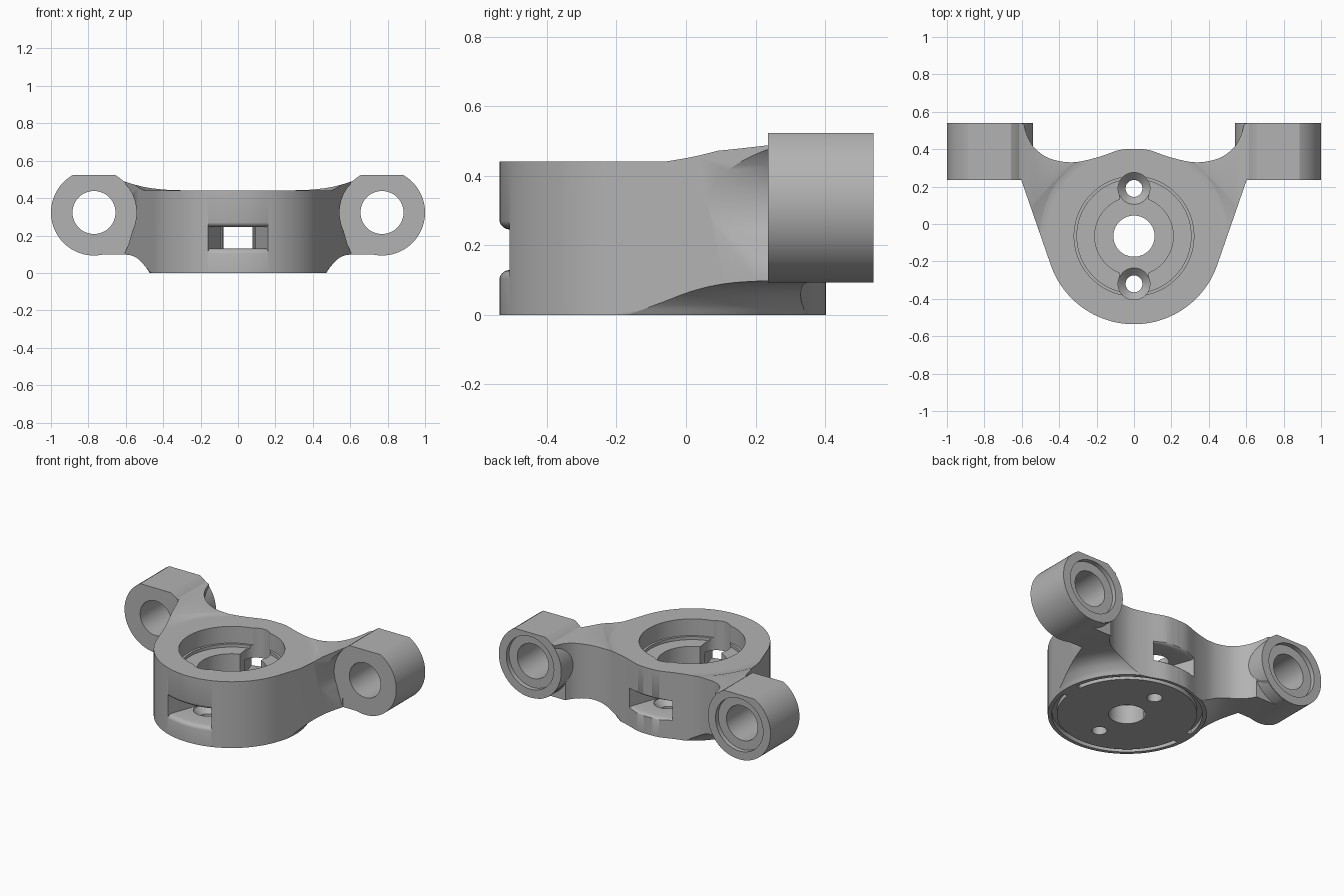
import bpy, bmesh, math
from mathutils import Vector, Matrix

if "Cube" in bpy.data.objects:
    bpy.data.objects.remove(bpy.data.objects["Cube"], do_unlink=True)

HUB_Y, HUB_R = -0.065, 0.471
LUG_X, LUG_Z, LUG_R = 0.77, 0.323, 0.23

grey = bpy.data.materials.new("matte grey")
grey.use_nodes = True
grey.diffuse_color = (0.45, 0.45, 0.45, 1)
grey.node_tree.nodes["Principled BSDF"].inputs["Base Color"].default_value = grey.diffuse_color


def finish(name, bm):
    bmesh.ops.remove_doubles(bm, verts=bm.verts, dist=1e-5)
    bmesh.ops.recalc_face_normals(bm, faces=bm.faces)
    mesh = bpy.data.meshes.new(name)
    bm.to_mesh(mesh)
    bm.free()
    mesh.materials.append(grey)
    obj = bpy.data.objects.new(name, mesh)
    bpy.context.collection.objects.link(obj)
    return obj


def revolve(name, profile, at=(0, HUB_Y, 0), steps=96, middle=0, sweep=None):
    """Spin a closed (radius, height) profile about z; a sweep gives a sector."""
    bm = bmesh.new()
    loop = [bm.verts.new((r, 0, z)) for r, z in profile]
    face = bm.faces.new(loop)
    if sweep:
        bmesh.ops.rotate(bm, verts=loop, matrix=Matrix.Rotation(middle - sweep / 2, 3, 'Z'))
        bmesh.ops.spin(bm, geom=[face] + face.edges[:] + loop, axis=(0, 0, 1), cent=(0, 0, 0),
                       angle=sweep, steps=steps)
    else:
        edges = face.edges[:]
        bm.faces.remove(face)
        edges = [e for e in edges if any(v.co.x > 1e-6 for v in e.verts)]
        bmesh.ops.spin(bm, geom=edges + loop, axis=(0, 0, 1), cent=(0, 0, 0),
                       angle=math.tau, steps=steps)
        for e in [e for e in bm.edges if not e.link_faces]:
            bm.edges.remove(e)
    bmesh.ops.translate(bm, verts=bm.verts, vec=at)
    return finish(name, bm)


def extrude(name, points, vec):
    """Prism from a closed outline."""
    bm = bmesh.new()
    low = [bm.verts.new(p) for p in points]
    high = [bm.verts.new(Vector(p) + Vector(vec)) for p in points]
    bm.faces.new(low)
    bm.faces.new(high)
    for i in range(len(low)):
        bm.faces.new((low[i - 1], low[i], high[i], high[i - 1]))
    return finish(name, bm)


def boolean(obj, other, operation):
    mod = obj.modifiers.new(operation, 'BOOLEAN')
    mod.operation, mod.object, mod.solver = operation, other, 'EXACT'
    bpy.context.view_layer.objects.active = obj
    bpy.ops.object.modifier_apply(modifier=mod.name)
    bpy.data.objects.remove(other, do_unlink=True)


def smooth(points, n=8):
    """Catmull-Rom curve through the points."""
    p = [Vector(q) for q in points]
    p = [2 * p[0] - p[1]] + p + [2 * p[-1] - p[-2]]
    out = []
    for a, b, c, d in zip(p, p[1:], p[2:], p[3:]):
        for i in range(n):
            t = i / n
            out.append(0.5 * (2 * b + (c - a) * t + (2 * a - 5 * b + 4 * c - d) * t * t
                              + (3 * b - a - 3 * c + d) * t ** 3))
    return [tuple(q) for q in out] + [tuple(p[-2])]


def arc(radius, start, end, n):
    return [(radius * math.cos(math.radians(start + (end - start) * i / n)),
             radius * math.sin(math.radians(start + (end - start) * i / n))) for i in range(n + 1)]


def lug_prism(name, s, section, y, depth):
    """Prism along y from an x-z section around one lug axis."""
    return extrude(name, [(s * (LUG_X + x), y, LUG_Z + z) for x, z in section], (0, depth, 0))


# Body: plan outline intersected with a revolved saddle
back = smooth([(0, .402), (.08, .395), (.2, .355), (.33, .33), (.45, .35), (.53, .405),
               (.57, .47), (.59, .538)])
side = [(.76, .538), (.76, .242), (.605, .242)]
front = [(x, y + HUB_Y) for x, y in arc(HUB_R, -19.5, -90, 28)]
half = back + side + front
outline = half + [(-x, y) for x, y in reversed(half[1:-1])]
body = extrude("bracket_body", [(x, y, -.2) for x, y in outline], (0, 0, 1))
under = smooth([(.473, 0), (.492, .03), (.53, .066), (.58, .088), (.65, .097), (.75, .098)])
top = smooth([(.85, .521), (.75, .508), (.67, .492), (.62, .484), (.58, .474), (.54, .457), (.5, .441)])
saddle = revolve("saddle", [(0, 0)] + under + [(1.2, .098), (1.2, .521)] + top + [(.46, .441), (0, .441)])
boolean(body, saddle, 'INTERSECT')

# Lower the arm tops so that they run tangent into the lugs
crest = smooth([(.33, .443), (.4, .446), (.5, .459), (.6, .487), (.67, .518)]) + [(.9, .522)]
crest = [(-x, z) for x, z in reversed(crest)] + crest + [(.9, -.1), (-.9, -.1)]
boolean(body, extrude("arm_crest", [(x, -1, z) for x, z in crest], (0, 2, 0)), 'INTERSECT')

# Mounting lugs: round barrels with a flat on top
flat = math.degrees(math.asin(.2 / LUG_R))
barrel = arc(LUG_R, 180 - flat, 360 + flat, 72)
clearance = arc(LUG_R - .003, 0, 205, 50) + [(-.185, -.17), (-.155, -.24), (.2, -.24)]
corner = arc(LUG_R + .003, 207, 255, 16) + [(-.06, -.3), (-.26, -.3)]
for s in (-1, 1):
    # Clear the arm ahead of the lug face and relieve its rear lower corner
    boolean(body, lug_prism("face_clearance", s, clearance, -.3, .536), 'DIFFERENCE')
    boolean(body, lug_prism("corner_relief", s, corner, .46, .2), 'DIFFERENCE')
    boolean(body, lug_prism("lug", s, barrel, .2355, .3045), 'UNION')
    # Through bore with a shallow counterbore at the back
    bore = revolve("lug_bore", [(0, -1), (.115, -1), (.115, .51), (.175, .51), (.175, 1), (0, 1)],
                   (0, 0, 0), 64)
    bore.data.transform(Matrix.Translation((s * LUG_X, 0, LUG_Z)) @ Matrix.Rotation(-math.pi / 2, 4, 'X'))
    boolean(body, bore, 'DIFFERENCE')

# Stepped bore above and centre hole through the flush base plate
well = [(0, -.1), (.11, -.1), (.11, .125), (.21, .125), (.21, .31), (.305, .31), (.305, .33),
        (.32, .33), (.32, .7), (0, .7)]
boolean(body, revolve("centre_bore", well), 'DIFFERENCE')

# Open neck between the bore and the screw wells
neck = [(-.078, -.255), (.078, -.255), (.078, .255), (-.078, .255)]
boolean(body, extrude("neck", [(x, y + HUB_Y, .126) for x, y in neck], (0, 0, .2)), 'DIFFERENCE')

for s in (-1, 1):
    # Countersunk screw wells
    screw = revolve("screw_well", [(0, -.1), (.045, -.1), (.045, .085), (.085, .125), (.085, .7), (0, .7)],
                    (0, HUB_Y + s * .255, 0), 48)
    boolean(body, screw, 'DIFFERENCE')
    # Side windows with a rounded lip
    lip = smooth([(.44, .13), (.455, .126), (.467, .116), (.473, .1)], 4)
    lip += [(.52, .1), (.52, .27)] + [(r, .375 - z) for r, z in reversed(lip)]
    window = revolve("window", [(.27, .13)] + lip + [(.27, .245)], (0, HUB_Y, 0), 20,
                     s * math.pi / 2, math.radians(40))
    boolean(body, window, 'DIFFERENCE')
    # Half of the interrupted ring groove around the base plate
    groove = revolve("base_groove", [(.417, -.1), (.448, -.1), (.448, .03), (.417, .03)], (0, HUB_Y, 0), 48,
                     s * math.pi / 2, math.radians(164))
    boolean(body, groove, 'DIFFERENCE')

bpy.ops.object.select_all(action='DESELECT')
body.select_set(True)
bpy.context.view_layer.objects.active = body
bpy.ops.object.shade_smooth_by_angle(angle=math.radians(30))
